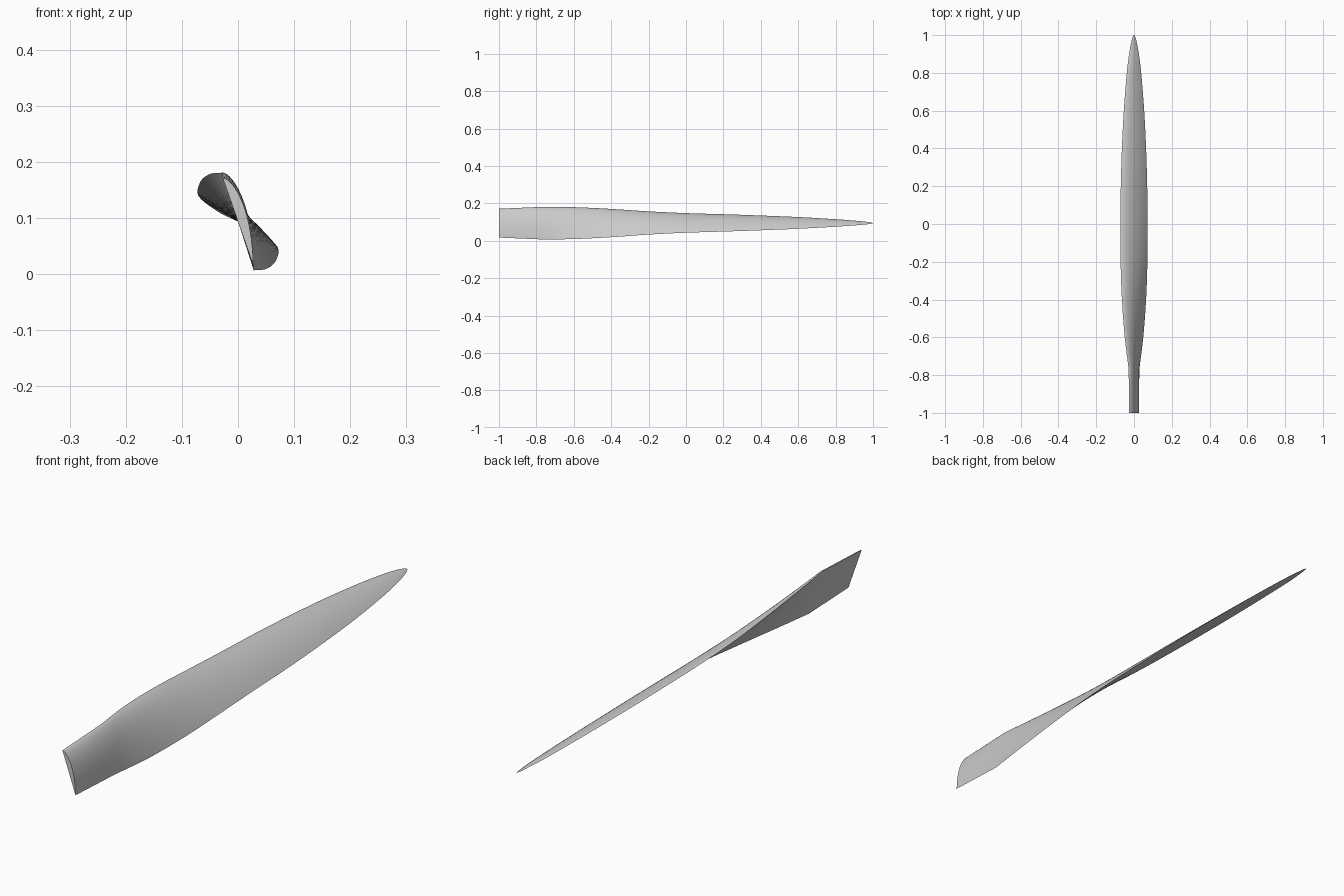
import bpy
import bmesh
import math
from mathutils import Vector

cube = bpy.data.objects.get("Cube")
if cube:
    bpy.data.objects.remove(cube, do_unlink=True)

MID_Z = 0.094
THICKNESS = 0.115   # section thickness as a share of the chord
STEPS = 20          # points along the chord

# Blade stations: position along y, half chord in x, half chord in z
ROOT = (-1.0, 0.027, 0.077)
BLADE = [(-0.77, 0.028, 0.087), (-0.6, 0.049, 0.085), (-0.4, 0.064, 0.075),
         (-0.2, 0.071, 0.061), (0.0, 0.072, 0.051), (0.2, 0.070, 0.045),
         (0.4, 0.064, 0.038), (0.6, 0.054, 0.030), (0.8, 0.038, 0.019),
         (0.9, 0.026, 0.012), (0.96, 0.015, 0.007), (0.99, 0.007, 0.003),
         (1.0, 0.001, 0.001)]


def smooth_stations(points, cuts):
    """Pass a smooth curve through the stations."""
    p = [Vector(q) for q in points]
    p = [2 * p[0] - p[1]] + p + [p[-1]]
    out = []
    for a, b, c, d in zip(p, p[1:], p[2:], p[3:]):
        # tangents scaled for uneven spacing along y
        span = c.x - b.x
        m0 = (c - a) * (span / (c.x - a.x))
        m1 = (d - b) * (span / (d.x - b.x))
        for i in range(cuts):
            t = i / cuts
            out.append(b * (2*t**3 - 3*t**2 + 1) + m0 * (t**3 - 2*t**2 + t)
                       + c * (3*t**2 - 2*t**3) + m1 * (t**3 - t**2))
    return out + [p[-1]]


def section(station):
    """Flat-backed aerofoil, leading edge up and towards -x."""
    y, hx, hz = station
    lead = Vector((-hx, y, MID_Z + hz))
    chord = Vector((2 * hx, 0, -2 * hz))
    normal = Vector((hz, 0, hx)) * 2 * THICKNESS
    peak = 0.375 ** 0.6 * 0.625
    us = [(1 - math.cos(math.pi * i / STEPS)) / 2 for i in range(STEPS + 1)]
    top = [lead + chord * u + normal * (u ** 0.6 * (1 - u) / peak) for u in us]
    flat = [lead + chord * u for u in us[-2:0:-1]]
    return top + flat


# Twisted blade lofted through all sections
stations = [Vector(ROOT), Vector(ROOT).lerp(Vector(BLADE[0]), 0.5)]
stations += smooth_stations(BLADE, 4)
bm = bmesh.new()
rings = [[bm.verts.new(co) for co in section(s)] for s in stations]
for r0, r1 in zip(rings, rings[1:]):
    n = len(r0)
    for i in range(n):
        j = (i + 1) % n
        bm.faces.new((r0[i], r0[j], r1[j], r1[i]))
bm.faces.new(rings[0])
bm.faces.new(rings[-1])
bmesh.ops.recalc_face_normals(bm, faces=bm.faces)
mesh = bpy.data.meshes.new("propeller_blade")
bm.to_mesh(mesh)
bm.free()
blade = bpy.data.objects.new("propeller_blade", mesh)
bpy.context.collection.objects.link(blade)

# Plain grey finish
grey = bpy.data.materials.new("light_grey")
grey.use_nodes = True
colour = (0.6, 0.6, 0.6, 1)
grey.diffuse_color = colour
grey.node_tree.nodes["Principled BSDF"].inputs["Base Color"].default_value = colour
mesh.materials.append(grey)

bpy.ops.object.select_all(action="DESELECT")
blade.select_set(True)
bpy.context.view_layer.objects.active = blade
bpy.ops.object.shade_smooth_by_angle(angle=math.radians(30))
